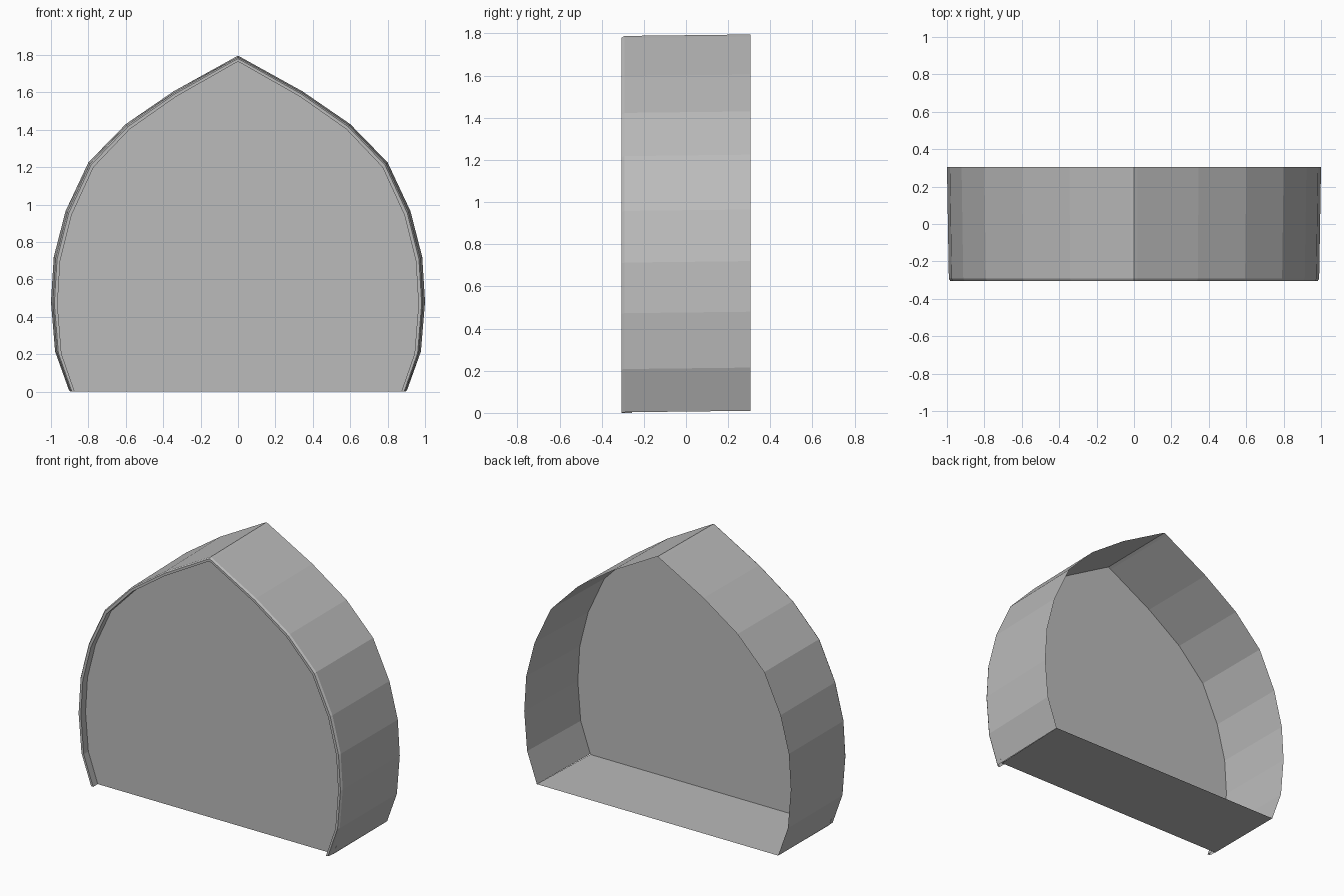
import bpy
import bmesh

cube = bpy.data.objects.get("Cube")
if cube:
    bpy.data.objects.remove(cube)

# One plain grey for every part
grey = bpy.data.materials.new("plain grey")
grey.use_nodes = True
colour = (0.5, 0.5, 0.5, 1)
grey.diffuse_color = colour
grey.node_tree.nodes["Principled BSDF"].inputs["Base Color"].default_value = colour

# Right half of the pointed arch, from the foot to the tip
half = [(0.905, 0.01), (0.978, 0.215), (1.0, 0.48), (0.985, 0.72), (0.922, 0.965),
        (0.80, 1.225), (0.60, 1.43), (0.345, 1.605), (0.02, 1.785), (0, 1.795)]
arch = half + [(-x, z) for x, z in reversed(half[:-1])]

BACK, SHOULDER, FRONT, PANEL = 0.305, -0.292, -0.305, -0.255


def section(y, sx=1.0, sz=1.0, drop=0.0):
    return [(x * sx, y, max(z * sz - drop, 0)) for x, z in arch]


def build(name, sections, fill=False):
    """Skin a row of arch sections, or fill a single one."""
    bm = bmesh.new()
    rows = [[bm.verts.new(p) for p in s] for s in sections]
    for a, b in zip(rows, rows[1:]):
        for i in range(len(a) - 1):
            bm.faces.new((a[i], a[i + 1], b[i + 1], b[i]))
    if fill:
        bm.faces.new(rows[0])
    mesh = bpy.data.meshes.new(name)
    bm.to_mesh(mesh)
    bm.free()
    mesh.materials.append(grey)
    obj = bpy.data.objects.new(name, mesh)
    bpy.context.collection.objects.link(obj)
    return obj


back = section(BACK)
shoulder = section(SHOULDER, 0.99, 1, 0.007)
lip_outer = section(FRONT, 0.982, 0.996, 0.008)
lip_inner = section(FRONT, 0.965, 0.988, 0.01)
lip_root = section(PANEL, 0.965, 0.988, 0.01)
panel_edge = section(PANEL, 0.99, 1, 0.007)

# Tapered outer wall, open at the back
build("arched_wall", [shoulder, back])

# Raised rim around the front
build("front_rim", [lip_root, lip_inner, lip_outer, shoulder])

# Recessed front panel
panel_edge[0] = (panel_edge[0][0], PANEL, 0)
panel_edge[-1] = (panel_edge[-1][0], PANEL, 0)
build("front_panel", [panel_edge[::-1]], fill=True)

# Floor from the panel to the open back
ends = [panel_edge[0], panel_edge[-1], back[-1], back[0]]
floor = bpy.data.meshes.new("floor")
floor.from_pydata(ends, [], [(0, 1, 2, 3)])
floor.materials.append(grey)
bpy.context.collection.objects.link(bpy.data.objects.new("floor", floor))
